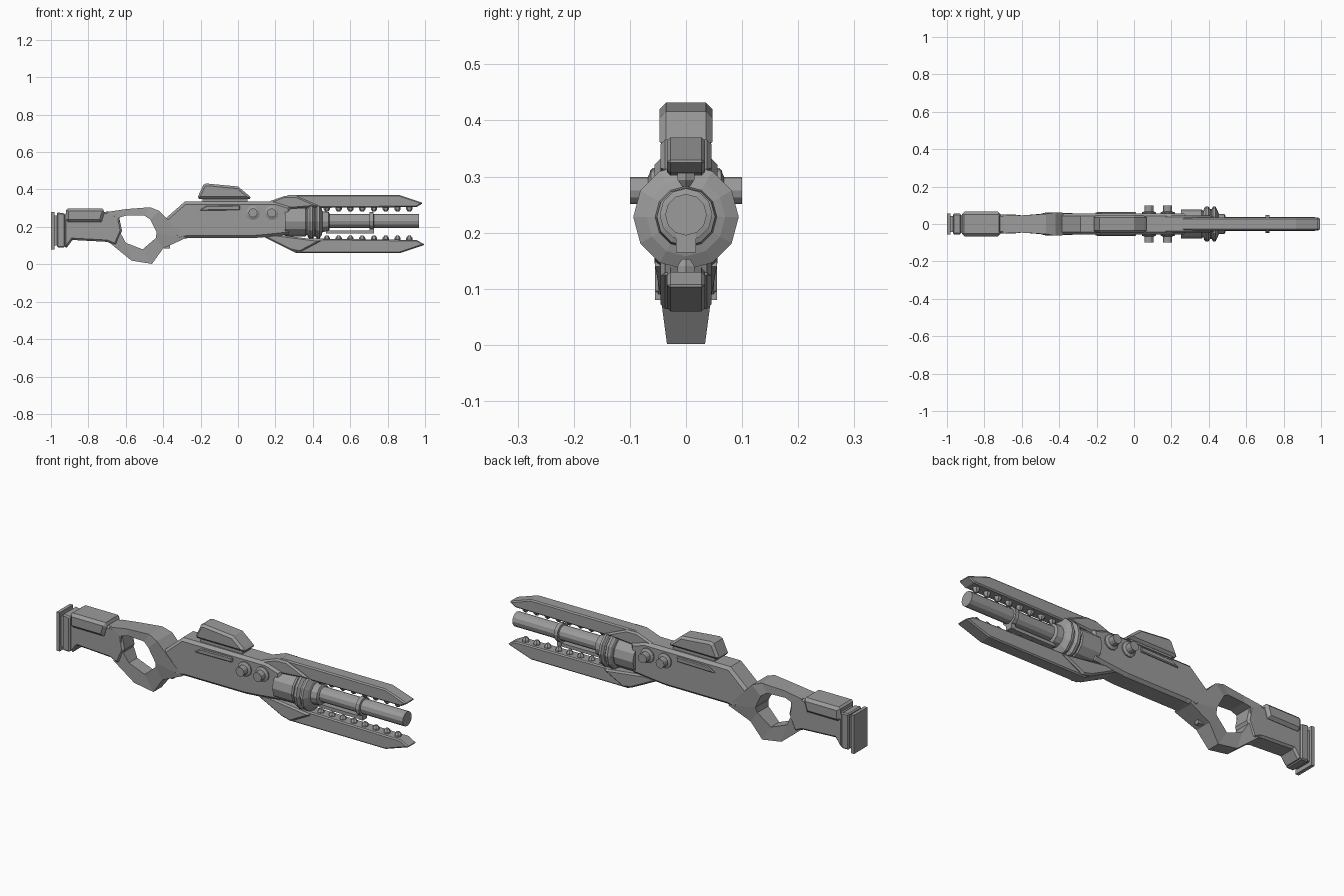
import bpy, bmesh, math
from mathutils import Matrix

grey = bpy.data.materials.new("gunmetal grey")
grey.diffuse_color = (0.33, 0.33, 0.33, 1)


def finish(name, bm, bevel=0.0):
    bmesh.ops.recalc_face_normals(bm, faces=bm.faces)
    me = bpy.data.meshes.new(name)
    bm.to_mesh(me)
    bm.free()
    me.materials.append(grey)
    ob = bpy.data.objects.new(name, me)
    bpy.context.collection.objects.link(ob)
    if bevel:
        m = ob.modifiers.new("chamfer", 'BEVEL')
        m.width = bevel
        m.segments = 1
        m.limit_method = 'ANGLE'
        m.angle_limit = math.radians(75)
    return ob


def plate(name, outline, half, bevel=0.0, y=0.0):
    """Side outline (x, z) extruded across y."""
    bm = bmesh.new()
    a = [bm.verts.new((x, y - half, z)) for x, z in outline]
    b = [bm.verts.new((x, y + half, z)) for x, z in outline]
    bm.faces.new(a)
    bm.faces.new(b[::-1])
    n = len(a)
    for i in range(n):
        j = (i + 1) % n
        bm.faces.new((a[i], b[i], b[j], a[j]))
    return finish(name, bm, bevel)


def box(name, x0, x1, z0, z1, half, bevel=0.0):
    return plate(name, [(x0, z0), (x1, z0), (x1, z1), (x0, z1)], half, bevel)


def lathe(name, profile, matrix, sides=12):
    """Turned part: profile of (position along axis, radius), capped at both ends."""
    bm = bmesh.new()
    rings = []
    for h, r in profile:
        rings.append([bm.verts.new((r * math.cos(2 * math.pi * k / sides),
                                    r * math.sin(2 * math.pi * k / sides), h))
                      for k in range(sides)])
    for p, q in zip(rings, rings[1:]):
        for k in range(sides):
            m = (k + 1) % sides
            bm.faces.new((p[k], p[m], q[m], q[k]))
    bm.faces.new(rings[0][::-1])
    bm.faces.new(rings[-1])
    bm.transform(matrix)
    return finish(name, bm)


def along_x(z):
    return Matrix.Translation((0, 0, z)) @ Matrix.Rotation(math.pi / 2, 4, 'Y')


# Butt plates and the neck between them
box("butt_pad", -1.0, -0.982, 0.08, 0.28, 0.055)
box("butt_neck", -0.985, -0.95, 0.10, 0.26, 0.042)
plate("butt_plate", [(-0.968, 0.09), (-0.925, 0.09), (-0.925, 0.272), (-0.968, 0.278)], 0.055, 0.006)

# Stock body with the heel behind it
plate("stock", [(-0.93, 0.09), (-0.915, 0.09), (-0.885, 0.13), (-0.70, 0.12), (-0.655, 0.10),
                (-0.62, 0.18), (-0.635, 0.25), (-0.68, 0.282), (-0.93, 0.272)], 0.05, 0.012)
plate("cheek_pad", [(-0.92, 0.225), (-0.73, 0.225), (-0.71, 0.29), (-0.725, 0.298),
                    (-0.91, 0.298), (-0.92, 0.29)], 0.066, 0.014)

# Grip loop: (outer x, outer z, inner x, inner z, half width)
loop = [(-0.70, 0.28, -0.635, 0.25, 0.05), (-0.60, 0.295, -0.60, 0.26, 0.046),
        (-0.47, 0.305, -0.50, 0.26, 0.054), (-0.42, 0.285, -0.47, 0.24, 0.062),
        (-0.28, 0.14, -0.435, 0.17, 0.055), (-0.40, 0.085, -0.44, 0.14, 0.045),
        (-0.46, 0.002, -0.51, 0.08, 0.034), (-0.57, 0.02, -0.60, 0.115, 0.034),
        (-0.68, 0.11, -0.635, 0.18, 0.046)]
bm = bmesh.new()
rows = [[bm.verts.new(c) for c in ((ox, -w, oz), (ox, w, oz), (ix, w, iz), (ix, -w, iz))]
        for ox, oz, ix, iz, w in loop]
for i, p in enumerate(rows):
    q = rows[(i + 1) % len(rows)]
    for k in range(4):
        m = (k + 1) % 4
        bm.faces.new((p[k], p[m], q[m], q[k]))
finish("grip_loop", bm)

# Receiver
plate("receiver", [(-0.41, 0.225), (-0.285, 0.335), (0.20, 0.335), (0.28, 0.31), (0.28, 0.16),
                   (0.14, 0.145), (0.08, 0.14), (-0.27, 0.14), (-0.32, 0.13)], 0.056, 0.014)
plate("trigger_stud", [(-0.395, 0.085), (-0.365, 0.085), (-0.36, 0.12), (-0.395, 0.12)], 0.012)
for s in (-1, 1):
    plate("side_bar", [(-0.21, 0.287), (0.01, 0.29), (0.01, 0.315), (-0.17, 0.312)],
          0.008, 0.004, s * 0.056)
    # Stepped side knobs
    for x in (0.08, 0.18):
        rot = Matrix.Translation((x, 0, 0.275)) @ Matrix.Rotation(-s * math.pi / 2, 4, 'X')
        lathe("side_knob", [(0.04, 0.038), (0.062, 0.038), (0.068, 0.024), (0.1, 0.024)], rot)

# Sight housing on a narrow foot
plate("sight_foot", [(-0.19, 0.325), (0.05, 0.325), (0.05, 0.355), (-0.19, 0.355)], 0.035)
plate("sight_housing", [(-0.22, 0.35), (0.075, 0.35), (0.055, 0.37), (0.0, 0.416),
                        (-0.17, 0.432), (-0.185, 0.425)], 0.047, 0.012)

# Rails, shoulders and teeth, above and below the barrel
plate("upper_rail", [(0.18, 0.325), (0.27, 0.37), (0.865, 0.37), (0.99, 0.328),
                     (0.955, 0.306), (0.20, 0.30)], 0.034, 0.006)
plate("lower_rail", [(0.14, 0.15), (0.31, 0.06), (0.865, 0.06), (1.0, 0.105),
                     (0.955, 0.13), (0.20, 0.14)], 0.034, 0.006)
plate("upper_shoulder", [(0.15, 0.33), (0.25, 0.366), (0.31, 0.366), (0.44, 0.31), (0.2, 0.29)], 0.045, 0.008)
plate("lower_shoulder", [(0.13, 0.15), (0.28, 0.075), (0.33, 0.064), (0.45, 0.128), (0.2, 0.16)], 0.045, 0.008)
for i in range(8):
    x = 0.475 + i * 0.063
    for z, turn in ((0.308, math.pi), (0.127, 0)):
        lathe("rail_tooth", [(0, 0.017), (0.014, 0.017), (0.026, 0.008)],
              Matrix.Translation((x, 0, z)) @ Matrix.Rotation(turn, 4, 'X'), 6)

# Chamber with two flared rings, then the barrel and its band
lathe("chamber", [(0.25, 0.078), (0.36, 0.078), (0.37, 0.07), (0.375, 0.085), (0.385, 0.094),
                  (0.398, 0.094), (0.408, 0.08), (0.415, 0.08), (0.423, 0.094), (0.435, 0.094),
                  (0.448, 0.07), (0.452, 0.055), (0.485, 0.052), (0.49, 0.04)], along_x(0.228))
lathe("barrel", [(0.44, 0.037), (0.968, 0.037)], along_x(0.232))
lathe("barrel_band", [(0.702, 0.037), (0.704, 0.047), (0.724, 0.047), (0.726, 0.037)], along_x(0.232))
box("under_rod", 0.47, 0.725, 0.165, 0.182, 0.014)
box("band_foot", 0.702, 0.726, 0.165, 0.21, 0.018)
